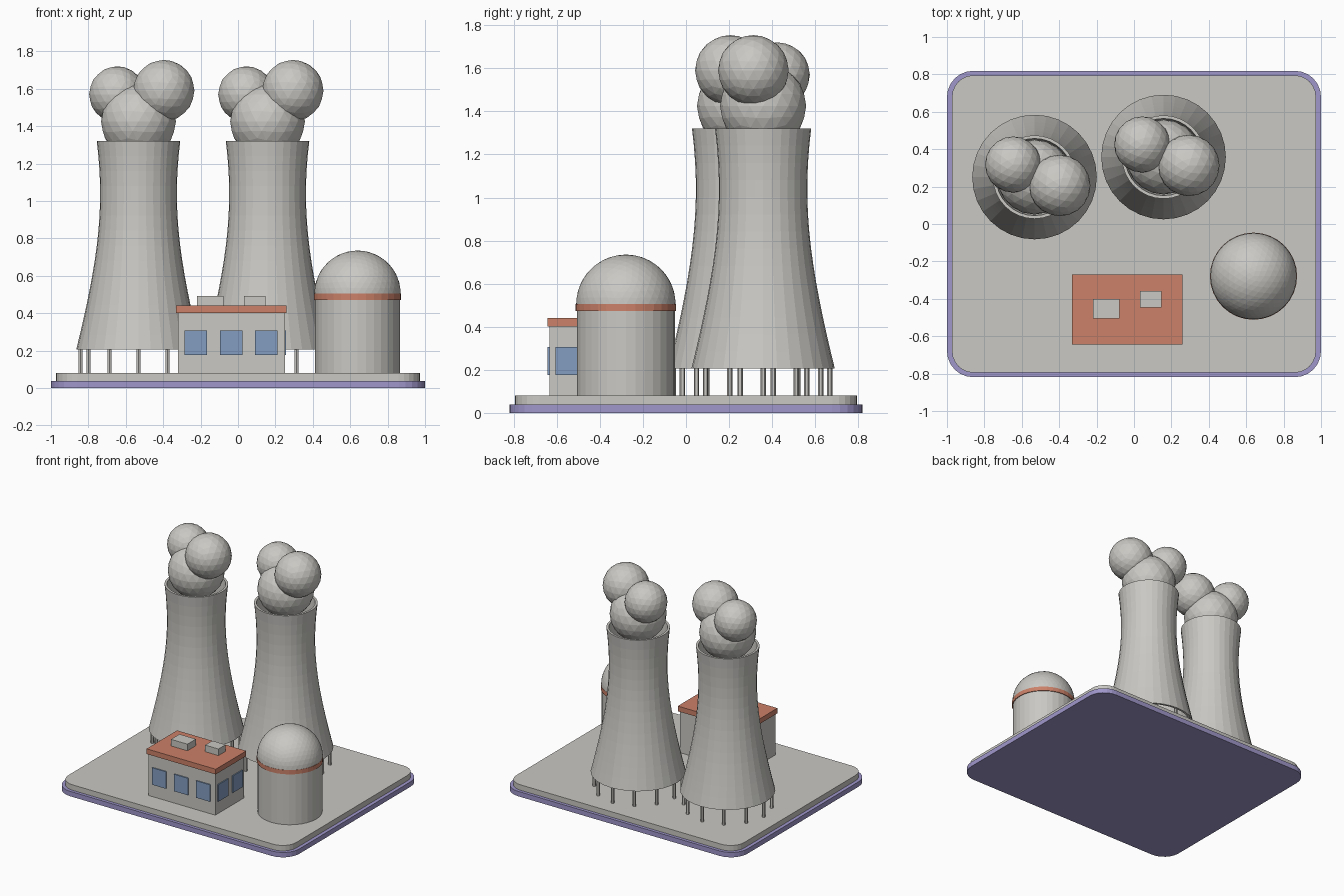
import bpy, bmesh, math
from mathutils import Matrix, Vector

if "Cube" in bpy.data.objects:
    bpy.data.objects.remove(bpy.data.objects["Cube"])


def material(name, rgb):
    m = bpy.data.materials.new(name)
    m.diffuse_color = (*rgb, 1)
    m.use_nodes = True
    m.node_tree.nodes["Principled BSDF"].inputs["Base Color"].default_value = m.diffuse_color
    return m


CONCRETE = material("concrete grey", (0.59, 0.58, 0.55))
ORANGE = material("roof orange", (0.60, 0.22, 0.14))
PURPLE = material("base purple", (0.35, 0.31, 0.60))
BLUE = material("window blue", (0.23, 0.34, 0.53))


def finish(name, bm, mat):
    bmesh.ops.recalc_face_normals(bm, faces=bm.faces)
    me = bpy.data.meshes.new(name)
    bm.to_mesh(me)
    bm.free()
    me.materials.append(mat)
    ob = bpy.data.objects.new(name, me)
    bpy.context.collection.objects.link(ob)
    return ob


def box(name, lo, hi, mat):
    bm = bmesh.new()
    lo, hi = Vector(lo), Vector(hi)
    bmesh.ops.create_cube(bm, size=1, matrix=Matrix.Translation((lo + hi) / 2)
                          @ Matrix.Diagonal((*(hi - lo), 1)))
    return finish(name, bm, mat)


def cylinder(name, x, y, z0, z1, r, sides, mat):
    bm = bmesh.new()
    bmesh.ops.create_cone(bm, cap_ends=True, segments=sides, radius1=r, radius2=r,
                          depth=z1 - z0,
                          matrix=Matrix.Translation((x, y, (z0 + z1) / 2)))
    return finish(name, bm, mat)


def ball(name, centre, r, level, mat):
    bm = bmesh.new()
    bmesh.ops.create_icosphere(bm, subdivisions=level, radius=r,
                               matrix=Matrix.Translation(centre))
    return finish(name, bm, mat)


def rounded_slab(name, hx, hy, r, z0, z1, mat, steps=6):
    bm = bmesh.new()
    ring = []
    for q, (sx, sy) in enumerate(((1, 1), (-1, 1), (-1, -1), (1, -1))):
        for i in range(steps + 1):
            a = (q + i / steps) * math.pi / 2
            ring.append(bm.verts.new((sx * (hx - r) + r * math.cos(a),
                                      sy * (hy - r) + r * math.sin(a), z0)))
    face = bm.faces.new(ring)
    top = bmesh.ops.extrude_face_region(bm, geom=[face])["geom"]
    bmesh.ops.translate(bm, vec=(0, 0, z1 - z0),
                        verts=[v for v in top if isinstance(v, bmesh.types.BMVert)])
    # the starting face stays as the underside
    if not any(abs(f.normal.z) > .9 and f.calc_center_median().z < z0 + 1e-5
               for f in bm.faces):
        bm.faces.new(ring)
    return finish(name, bm, mat)


def tower_shell(name, x, y, z0=0.205, z1=1.32, rows=14, sides=32, wall=0.017):
    """Hollow hyperbolic shell, open at both ends."""
    def radius(z):
        return 0.205 * math.sqrt(1 + ((z - 1.04) / 0.652) ** 2)
    zs = [z0 + (z1 - z0) * i / rows for i in range(rows + 1)]
    loop = [(radius(z), z) for z in zs] + [(radius(z) - wall, z) for z in reversed(zs)]
    bm = bmesh.new()
    rings = [[bm.verts.new((x + r * math.cos(2 * math.pi * k / sides),
                            y + r * math.sin(2 * math.pi * k / sides), z))
              for k in range(sides)] for r, z in loop]
    for i, a in enumerate(rings):
        b = rings[(i + 1) % len(rings)]
        for k in range(sides):
            n = (k + 1) % sides
            bm.faces.new((a[k], a[n], b[n], b[k]))
    return finish(name, bm, CONCRETE)


# Base slabs
rounded_slab("base_rim", 1.0, 0.819, 0.14, 0, 0.038, PURPLE)
rounded_slab("ground_slab", 0.973, 0.795, 0.115, 0.036, 0.08, CONCRETE)

# Cooling towers with legs and steam puffs
for tag, cx, cy in (("left", -0.532, 0.251), ("right", 0.158, 0.358)):
    tower_shell(f"{tag}_cooling_tower", cx, cy)
    for k in range(12):
        a = k * math.pi / 6
        lx, ly = cx + 0.309 * math.cos(a), cy + 0.309 * math.sin(a)
        cylinder(f"{tag}_tower_leg_{k + 1}", lx, ly, 0.075, 0.225, 0.0125, 6, CONCRETE)
    for i, (dx, dy, z, r) in enumerate(((0, 0, 1.425, 0.2),
                                        (-0.114, 0.067, 1.57, 0.15),
                                        (0.135, -0.045, 1.59, 0.164))):
        ball(f"{tag}_steam_puff_{i + 1}", (cx + dx, cy + dy, z), r, 3, CONCRETE)

# Reactor: drum, band and dome
RX, RY = 0.639, -0.279
cylinder("reactor_drum", RX, RY, 0.075, 0.48, 0.227, 32, CONCRETE)
cylinder("reactor_band", RX, RY, 0.472, 0.505, 0.233, 32, ORANGE)
dome = bmesh.new()
bmesh.ops.create_icosphere(dome, subdivisions=4, radius=0.231,
                           matrix=Matrix.Translation((RX, RY, 0.504)))
bmesh.ops.bisect_plane(dome, geom=dome.verts[:] + dome.edges[:] + dome.faces[:],
                       plane_co=(RX, RY, 0.5), plane_no=(0, 0, 1), clear_inner=True)
finish("reactor_dome", dome, CONCRETE)

# Control building: walls, roof and rooftop units
box("building_walls", (-0.32, -0.634, 0.075), (0.25, -0.282, 0.405), CONCRETE)
box("building_roof", (-0.331, -0.643, 0.401), (0.26, -0.271, 0.441), ORANGE)
box("roof_unit_large", (-0.219, -0.506, 0.435), (-0.078, -0.402, 0.492), CONCRETE)
box("roof_unit_small", (0.032, -0.447, 0.435), (0.146, -0.359, 0.492), CONCRETE)

# Window plates on the front and right walls
for i in range(3):
    x = -0.225 + 0.188 * i
    box(f"front_window_{i + 1}", (x - 0.06, -0.6425, 0.176), (x + 0.06, -0.633, 0.307), BLUE)
for i in range(2):
    y = -0.546 + 0.177 * i
    box(f"side_window_{i + 1}", (0.249, y - 0.06, 0.176), (0.2575, y + 0.06, 0.307), BLUE)
